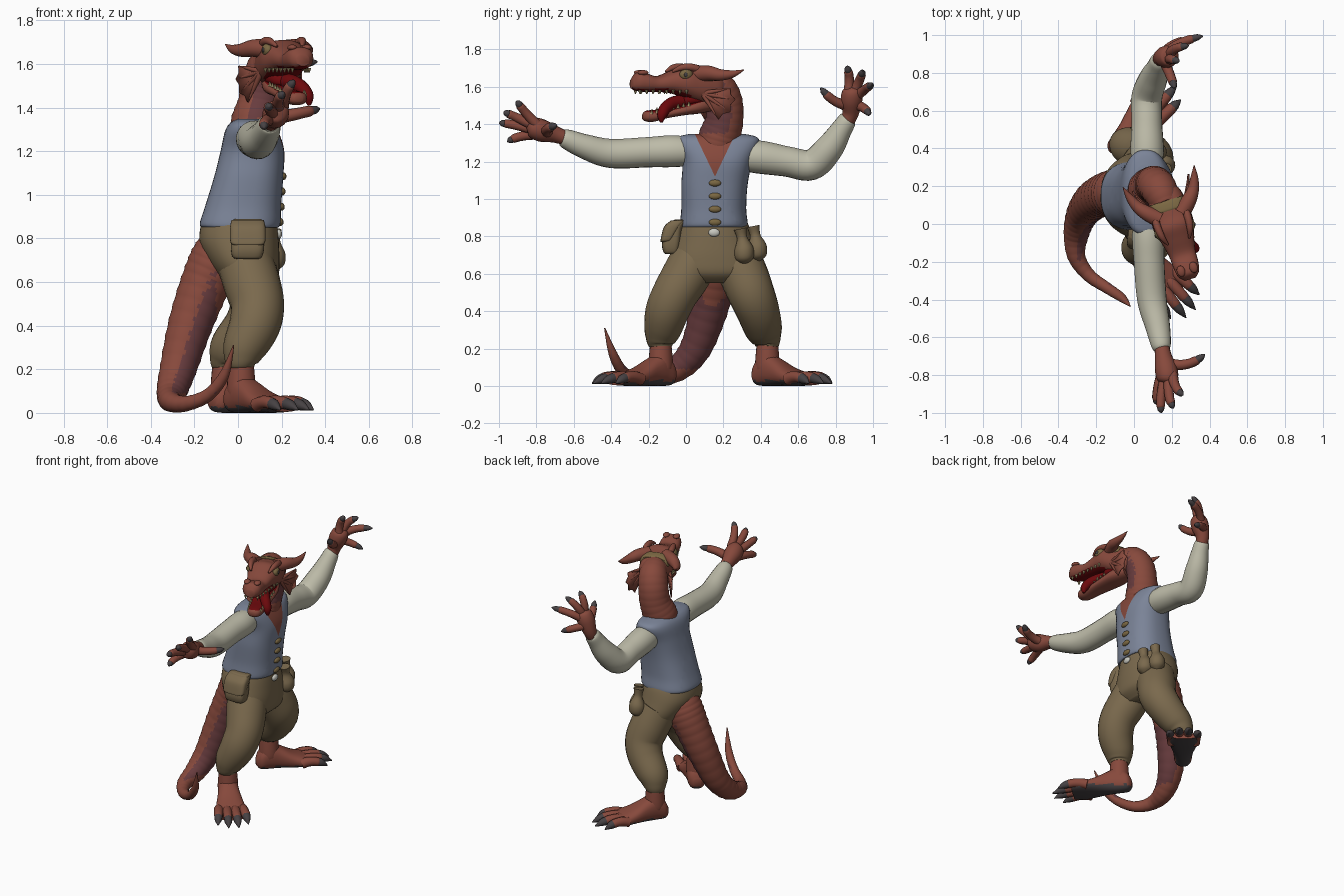
import bpy, bmesh, math
from mathutils import Vector, Matrix


def material(name, *rgb):
    m = bpy.data.materials.new(name)
    lin = [((c / 255 + .055) / 1.055) ** 2.4 for c in rgb]
    m.diffuse_color = (*lin, 1)
    return m


SKIN = material("red_skin", 135, 73, 60)
BELLY = material("belly_skin", 104, 60, 62)
VEST = material("blue_vest", 123, 132, 152)
CLOTH = material("brown_cloth", 122, 105, 77)
SHIRT = material("cream_shirt", 190, 188, 169)
CLAW = material("dark_claw", 70, 65, 67)
MOUTH = material("mouth_red", 108, 9, 12)
TOOTH = material("tooth", 180, 164, 118)
METAL = material("buckle_metal", 200, 200, 192)
TAN = material("olive_tan", 122, 103, 66)


def smooth(pts, n):
    """Catmull-Rom through tuples of any length."""
    out = []
    for i in range(len(pts) - 1):
        a, b, c, d = pts[max(i - 1, 0)], pts[i], pts[i + 1], pts[min(i + 2, len(pts) - 1)]
        for k in range(n):
            t = k / n
            out.append(tuple(.5 * (2 * q + (r - p) * t + (2 * p - 5 * q + 4 * r - s) * t * t
                                   + (3 * q - p - 3 * r + s) * t ** 3)
                             for p, q, r, s in zip(a, b, c, d)))
    return out + [tuple(pts[-1])]


def finish(name, bm, mats, rule=None):
    bmesh.ops.recalc_face_normals(bm, faces=bm.faces)
    for f in bm.faces:
        f.smooth = True
        if rule:
            f.material_index = int(bool(rule(f.calc_center_median(), f.normal)))
    me = bpy.data.meshes.new(name)
    bm.to_mesh(me)
    bm.free()
    for m in mats:
        me.materials.append(m)
    me.set_sharp_from_angle(angle=math.radians(50))
    ob = bpy.data.objects.new(name, me)
    bpy.context.collection.objects.link(ob)
    return ob


def loft(rings):
    bm = bmesh.new()
    vs = [[bm.verts.new(p) for p in r] for r in rings]
    n = len(vs[0])
    for a, b in zip(vs, vs[1:]):
        for i in range(n):
            bm.faces.new((a[i], a[(i + 1) % n], b[(i + 1) % n], b[i]))
    bm.faces.new(vs[0])
    bm.faces.new(vs[-1])
    return bm


def tube(name, pts, mats, n=6, sides=16, rule=None, ridge=0):
    """Round limb through (x, y, z, radius) points."""
    P = smooth(pts, n)
    C = [Vector(p[:3]) for p in P]
    u, rings = Vector((.31, .52, .8)), []
    for i, c in enumerate(C):
        t = (C[min(i + 1, len(C) - 1)] - C[max(i - 1, 0)]).normalized()
        u = (u - t * u.dot(t)).normalized()
        v = t.cross(u)
        r = max(P[i][3], .001) * (1 + ridge * (i % 3 == 0))
        rings.append([c + r * (u * math.cos(a) + v * math.sin(a))
                      for a in (2 * math.pi * k / sides for k in range(sides))])
    return finish(name, loft(rings), mats, rule)


def oval(k, n, e):
    c, s = math.cos(2 * math.pi * k / n), math.sin(2 * math.pi * k / n)
    return math.copysign(abs(c) ** e, c), math.copysign(abs(s) ** e, s)


def stack(secs, n=6, sides=40, e=.8):
    """Upright loft: (z, x0, x1, y0, y1) sections."""
    return loft([[((a + b) / 2 + (b - a) / 2 * p, (c + d) / 2 + (d - c) / 2 * q, z)
                  for p, q in (oval(k, sides, e) for k in range(sides))]
                 for z, a, b, c, d in smooth(secs, n)])


def snout(name, secs, M, mats, rule=None, e=.85, n=5):
    """Forward loft: (forward, top, bottom, half width) sections."""
    return finish(name, loft([[M @ Vector((s, w * p, (t + b) / 2 + (t - b) / 2 * q))
                               for p, q in (oval(k, 24, e) for k in range(24))]
                              for s, t, b, w in smooth(secs, n)]), mats, rule)


def ball(name, loc, scale, mat, M=Matrix()):
    bm = bmesh.new()
    bmesh.ops.create_uvsphere(bm, u_segments=20, v_segments=12, radius=1,
                              matrix=M @ Matrix.Translation(loc) @ Matrix.Diagonal((*scale, 1)))
    return finish(name, bm, [mat])


def digit(name, base, tip, bend, r, claw=.8, thick=.7):
    """Bent finger or toe with a dark claw."""
    a, c = Vector(base), Vector(tip)
    b = (a + c) / 2 + Vector(bend)
    q = lambda t: tuple(a * (1 - t) ** 2 + b * 2 * t * (1 - t) + c * t * t)
    tube(name, [(*q(t * claw), r * (1 - .2 * t)) for t in (0, .33, .66, .92)]
         + [(*q(claw), r * .55)], [SKIN], 3, 10)
    tube(name + "_claw", [(*q(claw - .06), r * thick), (*q(claw + .09), r * thick * .85), (*q(1), .003)],
         [CLAW], 3, 10)


# Vest, with the open V-neck cut in
bm = stack([(.85, -.165, .185, -.03, .325), (.87, -.175, .195, -.033, .33), (.95, -.15, .198, -.025, .322),
            (1.08, -.11, .207, -.025, .33), (1.2, -.08, .212, -.02, .355), (1.29, -.06, .185, -.055, .39),
            (1.33, -.035, .155, -.045, .38), (1.348, .0, .11, .02, .31)])
for sgn in (-1, 1):
    bmesh.ops.bisect_plane(bm, geom=bm.verts[:] + bm.edges[:] + bm.faces[:],
                           plane_co=(0, .155, 1.12), plane_no=(0, sgn * .21, -.1))
finish("vest", bm, [VEST, SKIN], lambda c, n: c.x > .08 and abs(c.y - .155) < (c.z - 1.12) * .476)
for z, x in ((1.085, .208), (1.015, .204), (.945, .2), (.875, .195)):
    ball("vest_button", (x, .155, z), (.014, .033, .018), TAN)

# Trousers: hips and two legs
finish("trouser_hips", stack([(.9, -.15, .17, -.01, .31), (.86, -.17, .18, -.035, .335),
                              (.78, -.175, .187, -.06, .36), (.68, -.13, .19, -.08, .385),
                              (.6, -.07, .18, -.06, .37), (.55, -.02, .13, .02, .29)], e=.9), [CLOTH])
tube("right_trouser_leg", [(.03, .06, .7, .13), (.065, -.0, .59, .13), (.09, -.06, .49, .122), (.075, -.1, .4, .117),
                           (.03, -.125, .3, .1), (.015, -.135, .24, .078), (.015, -.135, .21, .06)], [CLOTH], sides=24)
tube("left_trouser_leg", [(.03, .26, .7, .13), (.065, .31, .59, .13), (.085, .35, .49, .124), (.05, .385, .4, .115),
                          (-.03, .415, .3, .1), (-.055, .43, .24, .076), (-.055, .43, .21, .06)], [CLOTH], sides=24)

# Belt pouches and buckle
finish("side_pouch", stack([(.705, -.0, .09, -.105, -.05), (.715, -.025, .11, -.12, -.04), (.76, -.032, .12, -.128, -.03),
                            (.84, -.03, .12, -.11, -.02), (.88, -.025, .115, -.075, -.0),
                            (.89, -.01, .1, -.06, -.01)], e=.55), [CLOTH])
finish("side_pouch_flap", stack([(.77, -.02, .11, -.135, -.08), (.785, -.035, .125, -.135, -.07),
                                 (.85, -.036, .126, -.118, -.03), (.885, -.03, .118, -.08, -.0)], e=.55), [CLOTH])
for x, y, z in ((.165, .31, .72), (.12, .38, .735)):
    tube("hanging_pouch", [(x, y - .02, z + .12, .035), (x, y - .01, z + .07, .028), (x, y, z + .01, .052),
                           (x, y, z - .04, .047), (x, y, z - .07, .01)], [CLOTH])
ball("belt_buckle", (.187, .15, .82), (.015, .03, .022), METAL)

# Tail with ridges and a darker underside
tube("tail", [(-.06, .17, .8, .1), (-.1, .165, .7, .12), (-.155, .155, .58, .112), (-.22, .12, .4, .1),
              (-.275, .05, .2, .083), (-.305, -.05, .09, .067), (-.305, -.17, .052, .047),
              (-.24, -.27, .042, .035), (-.14, -.34, .08, .029), (-.065, -.39, .17, .023), (-.02, -.435, .31, .003)],
     [SKIN, BELLY], 9, 48, lambda c, n: n.x > .15 and c.z > .09 and c.x < -.1, .03)

# Sleeves
tube("right_sleeve", [(.07, .06, 1.25, .07), (.075, -.06, 1.255, .085), (.08, -.2, 1.25, .081), (.095, -.4, 1.243, .078),
                      (.125, -.54, 1.28, .066), (.145, -.65, 1.325, .05), (.147, -.66, 1.328, .03)], [SHIRT], sides=20)
tube("left_sleeve", [(.07, .24, 1.23, .07), (.07, .38, 1.225, .088), (.068, .54, 1.2, .081), (.068, .67, 1.182, .082),
                     (.1, .765, 1.27, .076), (.125, .83, 1.37, .058), (.135, .865, 1.425, .048),
                     (.137, .87, 1.43, .03)], [SHIRT], sides=20)

# Hands: palm, four fingers and a thumb each
tube("right_palm", [(.145, -.63, 1.32, .037), (.155, -.7, 1.345, .045), (.17, -.77, 1.365, .06),
                    (.18, -.825, 1.385, .052), (.18, -.85, 1.39, .015)], [SKIN])
tube("left_palm", [(.135, .855, 1.4, .037), (.145, .88, 1.46, .045), (.17, .885, 1.53, .059),
                   (.19, .89, 1.58, .05), (.195, .89, 1.6, .015)], [SKIN])
for base, tip in (((.205, -.8, 1.4), (.26, -.905, 1.525)), ((.185, -.83, 1.4), (.21, -.975, 1.465)),
                  ((.16, -.83, 1.375), (.145, -1, 1.405)), ((.145, -.8, 1.345), (.12, -.955, 1.305))):
    digit("right_finger", base, tip, (-.02, -.025, .015), .028)
digit("right_thumb", (.19, -.74, 1.355), (.375, -.69, 1.395), (.01, -.05, 0), .03)
for base, tip in (((.19, .87, 1.57), (.24, .86, 1.71)), ((.19, .9, 1.575), (.29, .945, 1.685)),
                  ((.185, .915, 1.55), (.365, .995, 1.61)), ((.165, .91, 1.5), (.3, .98, 1.45))):
    digit("left_finger", base, tip, (-.035, .015, .02), .028)
digit("left_thumb", (.16, .86, 1.5), (.215, .72, 1.595), (.01, -.01, -.035), .029)

# Feet: ankle, foot and clawed toes
for side, x, y, ang, reach in (("right", .015, -.135, -50, .45), ("left", -.06, .435, 51, .42)):
    M = Matrix.Translation((x, y, 0)) @ Matrix.Rotation(math.radians(ang), 4, 'Z')
    tube(side + "_ankle", [(x, y, .27, .05), (x, y, .2, .06), (x, y, .1, .066), (x, y, .05, .05)], [SKIN])
    snout(side + "_foot", [(-.085, .08, .03, .025), (-.06, .13, .005, .055), (0, .18, 0, .064), (.07, .15, 0, .072),
                           (.15, .105, 0, .088), (.23, .075, 0, .1), (.31, .05, .005, .085)], M,
          [SKIN, CLAW], lambda c, n: n.z < -.5)
    for k in (-1.5, -.5, .5, 1.5):
        out = reach - .024 * k * k
        digit(side + "_toe", M @ Vector((.2, k * .05, .036)), M @ Vector((out, k * .066, .014)),
              (0, 0, .045), .034, .7, .8)

# Neck
tube("neck", [(.07, .16, 1.24, .11), (.08, .18, 1.33, .112), (.1, .205, 1.42, .1), (.115, .205, 1.52, .096),
              (.14, .17, 1.59, .092), (.17, .1, 1.62, .075)], [SKIN, BELLY], 8, 48,
     lambda c, n: n.x * .7 - n.y * .7 > .4 and c.z > 1.35, .02)

# Head, turned towards one side
H = Matrix.Translation((.18, .09, 0)) @ Matrix.Rotation(math.radians(-72.8), 4, 'Z')
snout("upper_head", [(-.12, 1.65, 1.54, .05), (-.08, 1.67, 1.51, .085), (-.02, 1.69, 1.5, .1), (.05, 1.7, 1.515, .108),
                     (.11, 1.71, 1.54, .108), (.18, 1.685, 1.565, .088), (.26, 1.657, 1.572, .071),
                     (.32, 1.672, 1.572, .068), (.37, 1.675, 1.577, .058), (.4, 1.64, 1.59, .03)],
      H, [SKIN, MOUTH], lambda c, n: n.z < -.75 and c.y < .03)
snout("lower_jaw", [(-.05, 1.55, 1.47, .06), (.03, 1.535, 1.455, .078), (.1, 1.51, 1.448, .075), (.2, 1.482, 1.432, .062),
                    (.28, 1.476, 1.412, .054), (.32, 1.47, 1.415, .04), (.335, 1.455, 1.425, .02)],
      H, [SKIN, MOUTH], lambda c, n: n.z > .75)
snout("mouth_inside", [(-.03, 1.57, 1.5, .06), (.05, 1.565, 1.5, .07), (.1, 1.565, 1.495, .06), (.13, 1.54, 1.5, .03)],
      H, [MOUTH])
tube("tongue", [(*(H @ Vector(p)), r) for p, r in (((.06, 0, 1.52), .038), ((.16, .02, 1.515), .036), (
    (.22, .05, 1.49), .032), ((.25, .07, 1.45), .027), ((.255, .075, 1.41), .008))], [MOUTH])
bm = bmesh.new()
for side in (-1, 1):
    for k in range(8):
        s = .12 + .035 * k
        for p, ang in (((s, side * (.09 - .22 * (s - .14)), 1.571), math.pi),
                       ((s * .82, side * (.066 - .1 * (s - .12)), 1.512 - .18 * (s - .1)), 0)):
            bmesh.ops.create_cone(bm, cap_ends=True, segments=6, radius1=.01, radius2=.002, depth=.022,
                                  matrix=H @ Matrix.Translation(p) @ Matrix.Rotation(ang, 4, 'X'))
finish("teeth", bm, [TOOTH])

# Eyes, brows, nostrils, horns and ear frills, mirrored across the head
for t in (-1, 1):
    ball("eye", (.12, t * .086, 1.664), (.037, .024, .03), TAN, H)
    ball("pupil", (.128, t * .107, 1.664), (.01, .006, .012), CLAW, H)
    ball("nostril_bump", (.345, t * .035, 1.675), (.03, .022, .014), SKIN, H)
    tube("brow_ridge", [(*(H @ Vector((s, t * w, z))), r) for s, w, z, r in (
        (.02, .08, 1.68, .02), (.08, .085, 1.702, .02), (.14, .078, 1.703, .017), (.19, .06, 1.68, .006))], [SKIN])
    tube("horn", [(*(H @ Vector((s, t * w, z))), r) for s, w, z, r in (
        (.05, .06, 1.67, .045), (.0, .115, 1.672, .04), (-.05, .155, 1.663, .031),
        (-.11, .18, 1.668, .02), (-.17, .197, 1.69, .002))], [SKIN])
    tips = [(-.11, .15, 1.59), (-.135, .155, 1.53), (-.11, .145, 1.465), (-.05, .125, 1.425)]
    root = Vector((.03, .085, 1.565))
    bm = bmesh.new()
    rim = []
    for i, p in enumerate(tips):
        rim.append(Vector(p))
        if i < 3:
            rim.append(root.lerp((Vector(p) + Vector(tips[i + 1])) / 2, .92))
        tube("frill_spine", [(*(H @ Vector((q.x, t * q.y, q.z))), r) for q, r in (
            (root, .014), (root.lerp(Vector(p), .5), .01), (Vector(p), .002))], [SKIN], 3, 8)
    vs = [bm.verts.new(H @ Vector((q.x, t * q.y, q.z))) for q in [root] + rim]
    for a, b in zip(vs[1:], vs[2:]):
        bm.faces.new((vs[0], a, b))
    mod = finish("ear_frill", bm, [SKIN]).modifiers.new("thickness", 'SOLIDIFY')
    mod.thickness, mod.offset = .01, 0

# Flat strap over the crown between the horns
snout("head_strap", [(-.035, 1.688, 1.6, .09), (-.02, 1.696, 1.6, .1), (.01, 1.702, 1.6, .104), (.02, 1.7, 1.6, .1)],
      H, [TAN], n=3)
